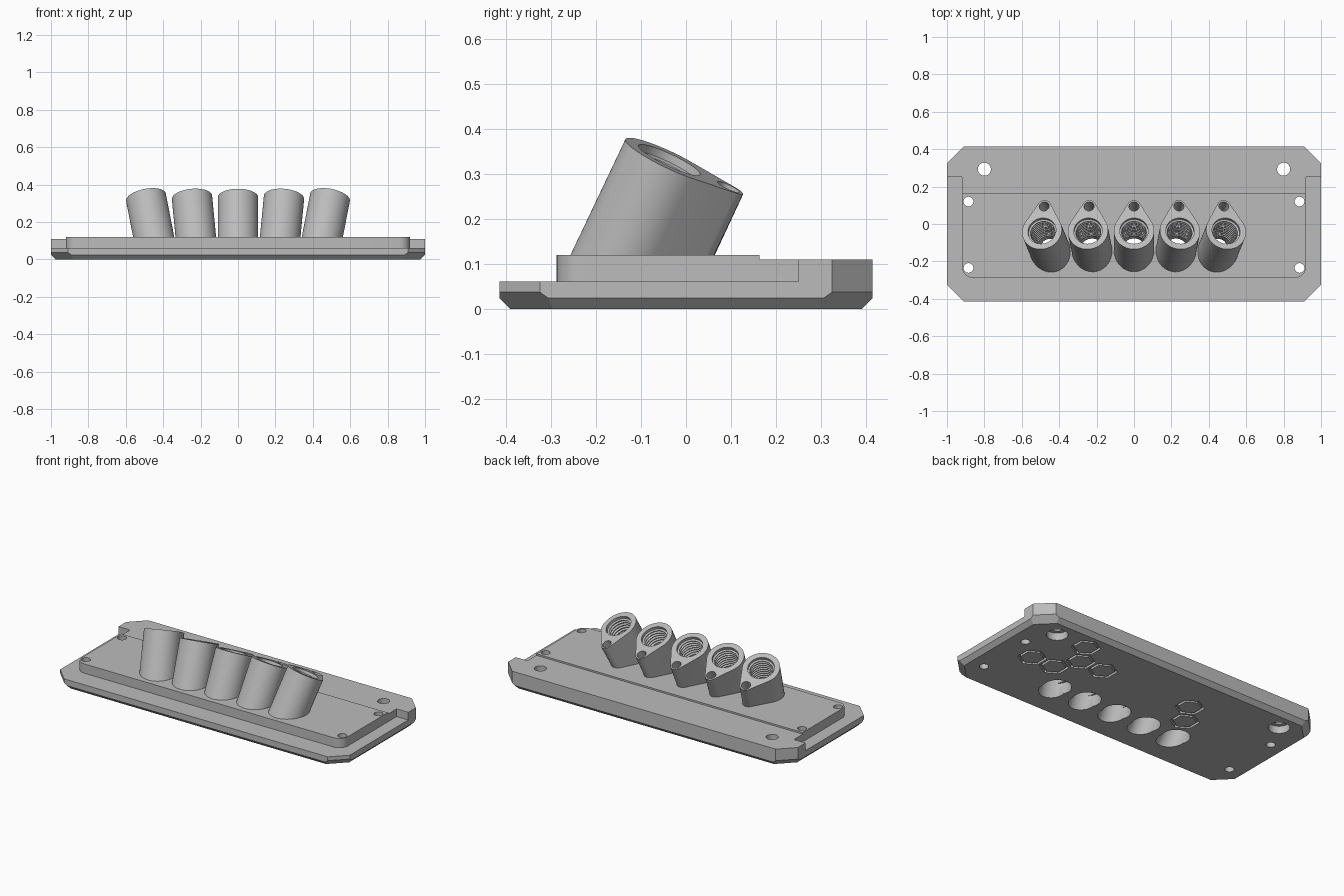
import bpy, bmesh, math
from mathutils import Matrix, Vector

cube = bpy.data.objects.get("Cube")
if cube:
    bpy.data.objects.remove(cube)

GREY = (0.5, 0.5, 0.5, 1)
mat = bpy.data.materials.new("plain grey")
mat.use_nodes = True
mat.diffuse_color = GREY
mat.node_tree.nodes["Principled BSDF"].inputs["Base Color"].default_value = GREY


def finish(name, bm):
    bmesh.ops.recalc_face_normals(bm, faces=bm.faces)
    mesh = bpy.data.meshes.new(name)
    bm.to_mesh(mesh)
    bm.free()
    mesh.materials.append(mat)
    ob = bpy.data.objects.new(name, mesh)
    bpy.context.collection.objects.link(ob)
    return ob


def prism(name, outline, z0, z1, matrix=None):
    bm = bmesh.new()
    face = bm.faces.new([bm.verts.new((x, y, z0)) for x, y in outline])
    ext = bmesh.ops.extrude_face_region(bm, geom=[face])["geom"]
    bmesh.ops.translate(bm, vec=(0, 0, z1 - z0),
                        verts=[v for v in ext if isinstance(v, bmesh.types.BMVert)])
    if matrix:
        bm.transform(matrix)
    return finish(name, bm)


def arc(cx, cy, r, a0, a1, n):
    angles = [math.radians(a0 + (a1 - a0) * i / n) for i in range(n + 1)]
    return [(cx + r * math.cos(a), cy + r * math.sin(a)) for a in angles]


def circle(x, y, r, n=32):
    return arc(x, y, r, 0, 360 - 360 / n, n - 1)


def box(name, x0, x1, y0, y1, z0, z1):
    return prism(name, [(x0, y0), (x1, y0), (x1, y1), (x0, y1)], z0, z1)


def lathe(name, profile, matrix, n=40):
    bm = bmesh.new()
    rings = []
    for r, z in profile:
        rings.append([bm.verts.new((x, y, z)) for x, y in circle(0, 0, r, n)])
    for a, b in zip(rings, rings[1:]):
        for i in range(n):
            j = (i + 1) % n
            bm.faces.new((a[i], a[j], b[j], b[i]))
    bm.faces.new(rings[0])
    bm.faces.new(rings[-1])
    bm.transform(matrix)
    return finish(name, bm)


def combine(ob, tools, operation="DIFFERENCE", keep=False):
    """Apply booleans, then drop the tool objects."""
    for tool in tools:
        mod = ob.modifiers.new("cut", "BOOLEAN")
        mod.operation, mod.solver, mod.object = operation, "EXACT", tool
    bpy.context.view_layer.update()
    deps = bpy.context.evaluated_depsgraph_get()
    mesh = bpy.data.meshes.new_from_object(ob.evaluated_get(deps))
    ob.modifiers.clear()
    ob.data = mesh
    if not keep:
        for tool in tools:
            bpy.data.objects.remove(tool)


def slice_off(bm, point, normal):
    geom = bm.verts[:] + bm.edges[:] + bm.faces[:]
    cut = bmesh.ops.bisect_plane(bm, geom=geom, plane_co=point, plane_no=normal,
                                 clear_outer=True)["geom_cut"]
    bmesh.ops.contextual_create(bm, geom=[e for e in cut if isinstance(e, bmesh.types.BMEdge)])


# Base plate with clipped corners and a bevelled underside
bm = bmesh.new()
bmesh.ops.create_cube(bm, size=1, matrix=Matrix.Translation((0, 0, 0.055))
                      @ Matrix.Diagonal((2, 0.83, 0.11, 1)))
for sx in (-1, 1):
    for sy in (-1, 1):
        slice_off(bm, (sx * 0.91, sy * 0.415, 0), (sx, sy, 0))
for s in (-1, 1):
    slice_off(bm, (0, s * 0.415, 0.025), (0, s, -1))
    slice_off(bm, (s, 0, 0.025), (s, 0, -1))
    for sy in (-1, 1):
        slice_off(bm, (s * 0.91, sy * 0.415, 0.038), (s, sy, -math.sqrt(2)))
base = finish("base_plate", bm)
combine(base, [box("step", -1.1, 1.1, -0.6, 0.25, 0.062, 0.3)])

# Raised panel with rounded front corners and a slightly lower back strip
panel = (arc(-0.86, -0.228, 0.06, 180, 270, 8) + arc(0.86, -0.228, 0.06, 270, 360, 8)
         + [(0.92, 0.3), (-0.92, 0.3)])
combine(base, [prism("panel", panel, 0.05, 0.12)], "UNION")
combine(base, [box("strip", -1.1, 1.1, 0.163, 0.6, 0.11, 0.3)])

# Fixing holes, counterbores and hexagonal grooves underneath
holes = []
for s in (-1, 1):
    for y in (-0.235, 0.12):
        holes.append(prism("hole", circle(s * 0.885, y, 0.026), -0.1, 0.3))
    holes.append(prism("hole", circle(s * 0.8, 0.293, 0.035), -0.1, 0.3))
    holes.append(prism("hole", circle(s * 0.8, 0.293, 0.06), -0.1, 0.045))


def hexagon(x, y, r):
    return arc(x, y, r, 30, 330, 5)


PITCH = 0.157
for col, row in ((0, 0), (1, 0), (-0.5, 1), (-1.5, 1), (0, 2), (-5.5, 1), (-6, 0)):
    x, y = 0.587 + col * PITCH, 0.012 + row * PITCH * 0.875
    ring = prism("groove", hexagon(x, y, 0.083), -0.02, 0.015)
    combine(ring, [prism("core", hexagon(x, y, 0.066), -0.1, 0.1)])
    holes.append(ring)

# Tilted, fanned sockets: teardrop body, threaded bore and a small screw hole
half = math.degrees(math.acos((0.108 - 0.036) / 0.145))
teardrop = (arc(0, 0, 0.108, 90 + half, 450 - half, 48)
            + arc(0, 0.145, 0.036, 90 - half, 90 + half, 14))
thread = [(0.076, 0.05), (0.076, -0.018)]
for i in range(11):
    z = -0.018 - i * 0.018
    thread += [(0.066, z - 0.004), (0.066, z - 0.008), (0.077, z - 0.014), (0.077, z - 0.018)]
thread += [(0.074, -0.22), (0.074, -0.6)]
sockets = []
for i in range(-2, 3):
    lean = math.radians(5.5 * i)
    top = Vector((0.246 * i, -0.037, 0.332))
    mtx = (Matrix.Translation(top) @ Matrix.Rotation(lean, 4, "Y")
           @ Matrix.Rotation(math.radians(-25), 4, "X"))
    socket = prism("socket_%d" % (i + 3), teardrop, -0.5, 0, mtx)
    bm = bmesh.new()
    bm.from_mesh(socket.data)
    slice_off(bm, (0, 0, 0.118), (0, 0, -1))
    bm.to_mesh(socket.data)
    bm.free()
    bore = lathe("bore", thread, mtx)
    combine(socket, [bore], keep=True)
    combine(socket, [prism("screw", circle(0, 0.145, 0.027, 24), -0.13, 0.1, mtx)])
    foot_x = top.x - top.z * math.tan(lean)
    holes += [bore, prism("outlet", circle(foot_x, -0.15, 0.08), -0.1, 0.07)]
    sockets.append(socket)
for hole in holes:
    combine(base, [hole])

# Smooth the round walls, keep the edges crisp
bpy.ops.object.select_all(action="DESELECT")
for ob in [base] + sockets:
    ob.select_set(True)
bpy.context.view_layer.objects.active = base
bpy.ops.object.shade_smooth_by_angle(angle=math.radians(30))
